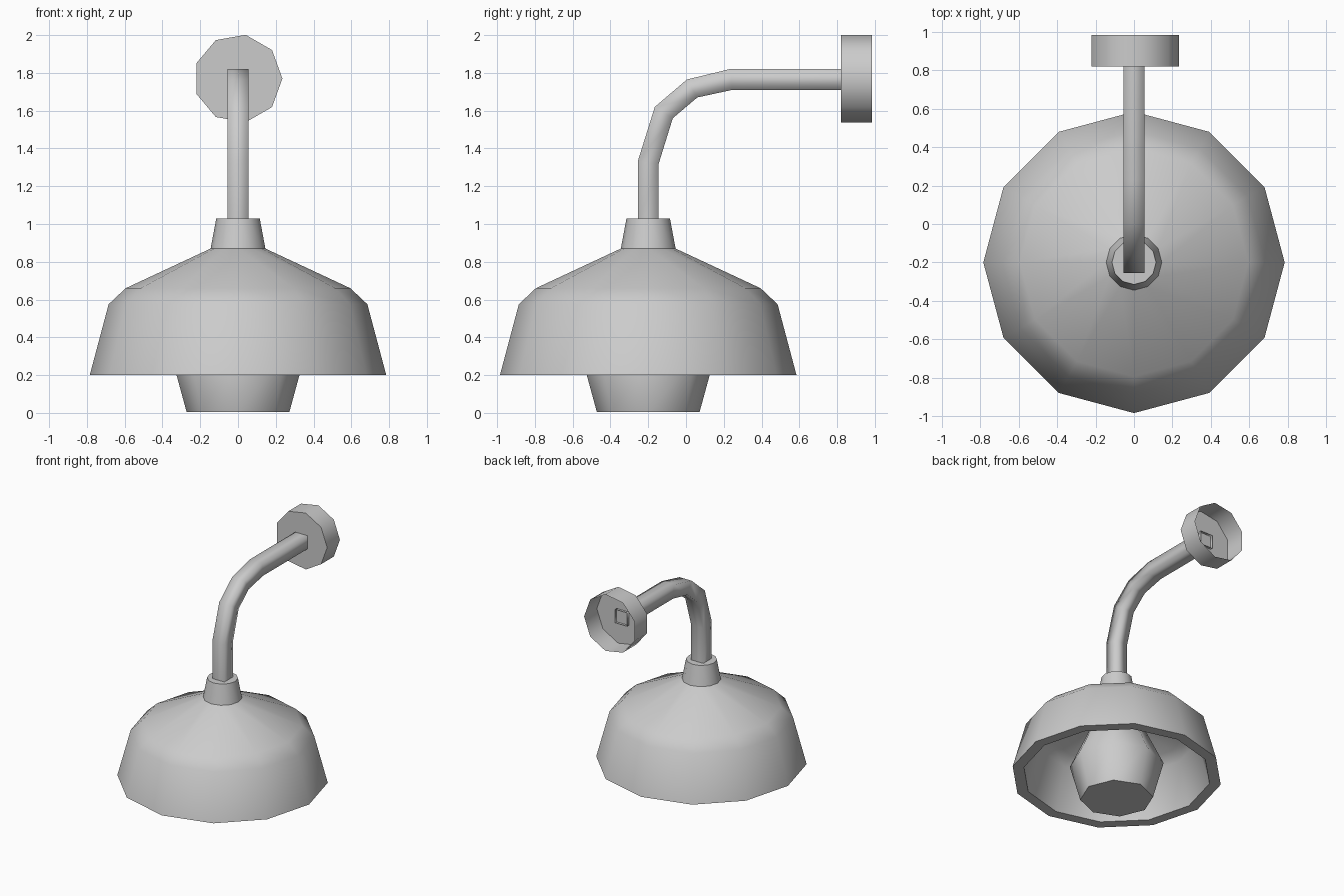
import bpy, bmesh
from math import cos, sin, pi, radians

if "Cube" in bpy.data.objects:
    bpy.data.objects.remove(bpy.data.objects["Cube"])


def build(name, rings, cap_start=False, cap_end=False, angle=50):
    """Skin a list of equal-length vertex rings into one object."""
    bm = bmesh.new()
    loops = [[bm.verts.new(p) for p in r] for r in rings]
    n = len(loops[0])
    for a, b in zip(loops, loops[1:]):
        for i in range(n):
            j = (i + 1) % n
            bm.faces.new((a[i], a[j], b[j], b[i]))
    if cap_start:
        bm.faces.new(loops[0][::-1])
    if cap_end:
        bm.faces.new(loops[-1])
    bmesh.ops.recalc_face_normals(bm, faces=bm.faces)
    me = bpy.data.meshes.new(name)
    bm.to_mesh(me)
    bm.free()
    ob = bpy.data.objects.new(name, me)
    bpy.context.collection.objects.link(ob)
    bpy.ops.object.select_all(action='DESELECT')
    ob.select_set(True)
    bpy.context.view_layer.objects.active = ob
    bpy.ops.object.shade_smooth_by_angle(angle=radians(angle))
    return ob


def upright(profile, sides, y=-0.2):
    """Rings around a vertical axis from (radius, z) pairs."""
    return [[(r * cos(2 * pi * i / sides), y + r * sin(2 * pi * i / sides), z)
             for i in range(sides)] for r, z in profile]


# Shade: outer skin from collar to rim, then the inner skin
shade = [(0.115, 1.03), (0.145, 0.87), (0.595, 0.66), (0.685, 0.575), (0.785, 0.2),
         (0.70, 0.2), (0.61, 0.55), (0.53, 0.61), (0.12, 0.80)]
build("lamp_shade", upright(shade, 12), True, True)

# Bulb, widest just above the rim
bulb = [(0.272, 0.005), (0.35, 0.29), (0.22, 0.56), (0.12, 0.81)]
build("bulb", upright(bulb, 8), True, True)

# Square bent arm: (outer y, z, inner y, z) stations
arm = [(-0.255, 1.00, -0.145, 1.00), (-0.255, 1.333, -0.145, 1.318),
       (-0.165, 1.62, -0.07, 1.56), (0.005, 1.765, 0.06, 1.67),
       (0.232, 1.82, 0.245, 1.71), (0.84, 1.82, 0.84, 1.71)]
w = 0.055
build("bent_arm", [[(-w, oy, oz), (w, oy, oz), (w, iy, iz), (-w, iy, iz)]
                   for oy, oz, iy, iz in arm], angle=180)

# Wall cup: nine-sided, closed in front and open at the back
cup = [[(0.235 * cos(2 * pi * i / 9), y, 1.77 + 0.235 * sin(2 * pi * i / 9))
        for i in range(9)] for y in (0.82, 0.985)]
build("wall_cup", cup, cap_start=True)
